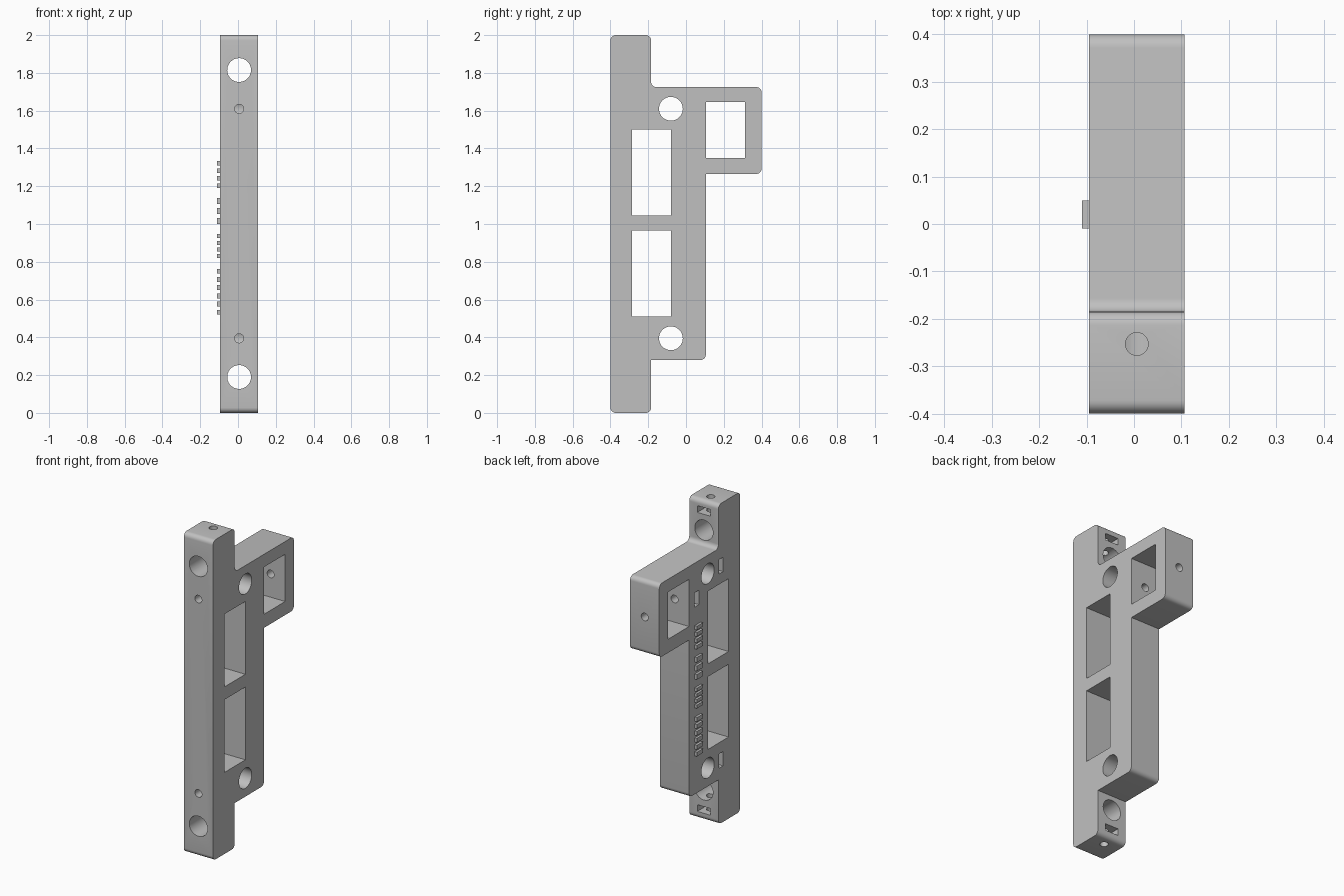
import bpy
import bmesh
import math
from mathutils import Vector

cube = bpy.data.objects.get("Cube")
if cube:
    bpy.data.objects.remove(cube, do_unlink=True)

LEFT, RIGHT = 0.107, -0.095      # side faces of the body
MID = (LEFT + RIGHT) / 2
BIG, SMALL = 0.063, 0.024        # hole radii

grey = bpy.data.materials.new("light grey plastic")
grey.use_nodes = True
grey.diffuse_color = (0.53, 0.53, 0.53, 1)
grey.node_tree.nodes["Principled BSDF"].inputs["Base Color"].default_value = grey.diffuse_color


def make_object(name, bm):
    bmesh.ops.recalc_face_normals(bm, faces=bm.faces)
    mesh = bpy.data.meshes.new(name)
    bm.to_mesh(mesh)
    bm.free()
    mesh.materials.append(grey)
    obj = bpy.data.objects.new(name, mesh)
    bpy.context.collection.objects.link(obj)
    return obj


def add_box(bm, lo, hi):
    lo, hi = Vector(lo), Vector(hi)
    verts = bmesh.ops.create_cube(bm, size=1)["verts"]
    for v in verts:
        v.co = (lo + hi) / 2 + v.co * (hi - lo)


def rounded_outline(corners, steps=6):
    """Fillet each (y, z, radius) corner with an arc."""
    points = []
    for i, (y, z, r) in enumerate(corners):
        here = Vector((y, z))
        if r == 0:
            points.append(here)
            continue
        a = (Vector(corners[i - 1][:2]) - here).normalized()
        b = (Vector(corners[(i + 1) % len(corners)][:2]) - here).normalized()
        centre = here + (a + b) * r
        for k in range(steps + 1):
            t = math.pi / 2 * k / steps
            points.append(centre - b * r * math.cos(t) - a * r * math.sin(t))
    return points


# Body: stepped side outline extruded across the width
R = 0.028
outline = rounded_outline([
    (-0.4, 0, R), (-0.185, 0, R), (-0.185, 0.28, 0), (0.105, 0.28, R),
    (0.105, 1.265, 0), (0.4, 1.265, R), (0.4, 1.725, R), (-0.185, 1.725, R),
    (-0.185, 2, R), (-0.4, 2, R)])
bm = bmesh.new()
face = bm.faces.new([bm.verts.new((RIGHT, p.x, p.y)) for p in outline])
side = bmesh.ops.extrude_face_region(bm, geom=[face])["geom"]
bmesh.ops.translate(bm, vec=(LEFT - RIGHT, 0, 0),
                    verts=[g for g in side if isinstance(g, bmesh.types.BMVert)])
body = make_object("bracket_body", bm)

cutters = []


def cut_box(name, lo, hi):
    bm = bmesh.new()
    add_box(bm, lo, hi)
    cutters.append(make_object(name, bm))


def cut_hole(name, start, end, radius):
    start, end = Vector(start), Vector(end)
    axis = end - start
    bm = bmesh.new()
    bmesh.ops.create_cone(bm, cap_ends=True, segments=40, radius1=radius,
                          radius2=radius, depth=axis.length)
    turn = Vector((0, 0, 1)).rotation_difference(axis).to_matrix()
    bmesh.ops.rotate(bm, matrix=turn, verts=bm.verts)
    bmesh.ops.translate(bm, vec=(start + end) / 2, verts=bm.verts)
    cutters.append(make_object(name, bm))


# Rectangular windows through the sides
for y0, y1, z0, z1 in [(-0.285, -0.08, 0.51, 0.965), (-0.285, -0.08, 1.045, 1.5),
                       (0.105, 0.313, 1.35, 1.645)]:
    cut_box("window_cutter", (-1, y0, z0), (1, y1, z1))

# Cross holes, with screw holes from the front and nut slots from the right
for z in (0.395, 1.61):
    cut_hole("cross_hole_cutter", (-1, -0.08, z), (1, -0.08, z), BIG)
    cut_hole("front_screw_cutter", (MID, -0.5, z), (MID, -0.1, z), SMALL)
    cut_box("side_nut_slot_cutter", (-0.2, -0.232, z - 0.045), (0.055, -0.19, z + 0.045))

# Mounting holes, with screw holes from the ends and nut slots from the back
for z, slot, end in ((0.19, 0.065, -0.1), (1.815, 1.935, 2.1)):
    cut_hole("mounting_hole_cutter", (MID, -0.5, z), (MID, 0, z), BIG)
    cut_hole("end_screw_cutter", (MID, -0.253, end), (MID, -0.253, z), SMALL)
    cut_box("end_nut_slot_cutter", (MID - 0.045, -0.302, slot - 0.021),
            (MID + 0.045, -0.1, slot + 0.021))

# Screw hole through the back block, with its nut slot
cut_hole("back_screw_cutter", (MID, 0.5, 1.495), (MID, -0.02, 1.495), SMALL)
cut_box("back_nut_slot_cutter", (-0.2, 0.008, 1.45), (0.055, 0.05, 1.54))

for c in cutters:
    c.hide_render = True
    mod = body.modifiers.new(c.name, 'BOOLEAN')
    mod.operation = 'DIFFERENCE'
    mod.solver = 'EXACT'
    mod.object = c
bpy.context.view_layer.update()
cut_mesh = bpy.data.meshes.new_from_object(
    body.evaluated_get(bpy.context.evaluated_depsgraph_get()))
body.modifiers.clear()
body.data = cut_mesh
for c in cutters:
    bpy.data.objects.remove(c, do_unlink=True)

# Plain raised ribs in four groups on the right face
bm = bmesh.new()
for z0, z1, count in ((0.52, 0.78, 6), (0.82, 0.96, 4), (1.0, 1.16, 3), (1.19, 1.35, 4)):
    pitch = (z1 - z0) / count
    for i in range(count):
        z = z0 + i * pitch
        add_box(bm, (RIGHT - 0.015, -0.01, z), (RIGHT + 0.003, 0.05, z + pitch * 0.6))
make_object("raised_ribs", bm)

# Smooth the round surfaces, keep the edges sharp
bpy.ops.object.select_all(action='DESELECT')
body.select_set(True)
bpy.context.view_layer.objects.active = body
bpy.ops.object.shade_smooth_by_angle(angle=math.radians(30))
